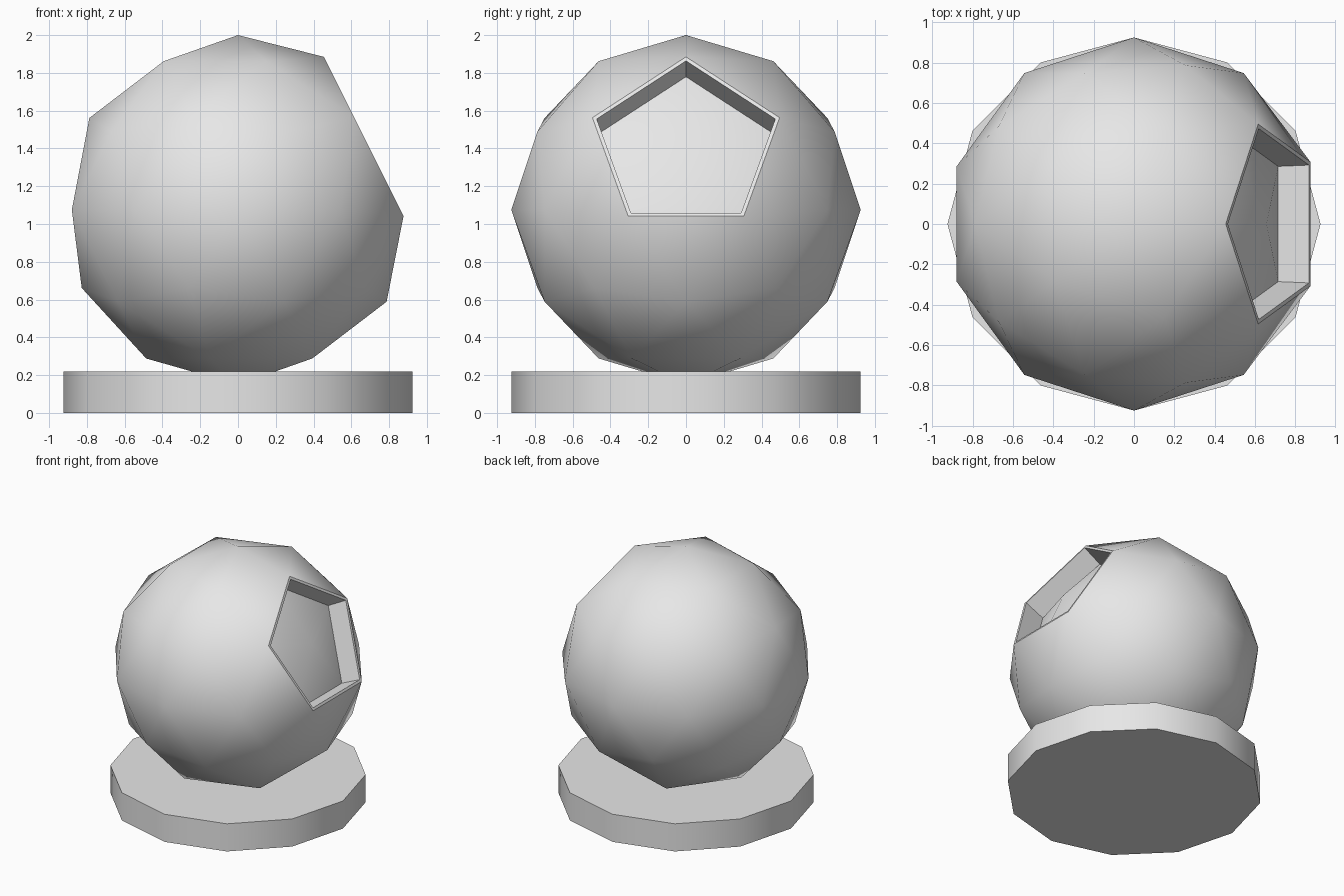
import bpy
import bmesh
import math
from mathutils import Vector

cube = bpy.data.objects.get("Cube")
if cube:
    bpy.data.objects.remove(cube, do_unlink=True)

RADIUS = 0.925
BASE_HEIGHT = 0.22
CENTRE_Z = 2 - RADIUS

grey = bpy.data.materials.new("light_grey")
grey.use_nodes = True
colour = (0.8, 0.8, 0.8, 1)
grey.diffuse_color = colour
grey.node_tree.nodes["Principled BSDF"].inputs["Base Color"].default_value = colour


def finish(obj, name, angle):
    obj.name = name
    obj.data.materials.append(grey)
    bpy.ops.object.select_all(action="DESELECT")
    obj.select_set(True)
    bpy.context.view_layer.objects.active = obj
    bpy.ops.object.shade_smooth_by_angle(angle=math.radians(angle))


# Round stand
bpy.ops.mesh.primitive_cylinder_add(vertices=12, radius=RADIUS, depth=BASE_HEIGHT,
                                    location=(0, 0, BASE_HEIGHT / 2))
finish(bpy.context.object, "base_disc", 31)

# Faceted ball
bpy.ops.mesh.primitive_ico_sphere_add(subdivisions=2, radius=RADIUS,
                                      location=(0, 0, CENTRE_Z))
ball = bpy.context.object
bm = bmesh.new()
bm.from_mesh(ball.data)

# Five-sided recess around the upper corner that points to +x
axis = Vector((2, 0, 1)).normalized()


def hub():
    return max(bm.verts, key=lambda v: v.co.dot(axis) - (v.co.cross(axis)).length * 10)


def place_ring(distance, radius):
    centre = hub()
    for edge in centre.link_edges:
        v = edge.other_vert(centre)
        outward = (v.co - axis * v.co.dot(axis)).normalized()
        v.co = axis * distance + outward * radius


def add_ring(distance, radius):
    bmesh.ops.inset_region(bm, faces=list(hub().link_faces), thickness=0.02,
                           use_boundary=True, use_even_offset=True)
    place_ring(distance, radius)


place_ring(0.769, 0.521)    # outer lip
add_ring(0.769, 0.497)      # inner lip
add_ring(0.603, 0.486)      # recess floor edge
hub().co = axis * 0.735     # domed floor

bm.normal_update()
bm.to_mesh(ball.data)
bm.free()
finish(ball, "ball", 35)
